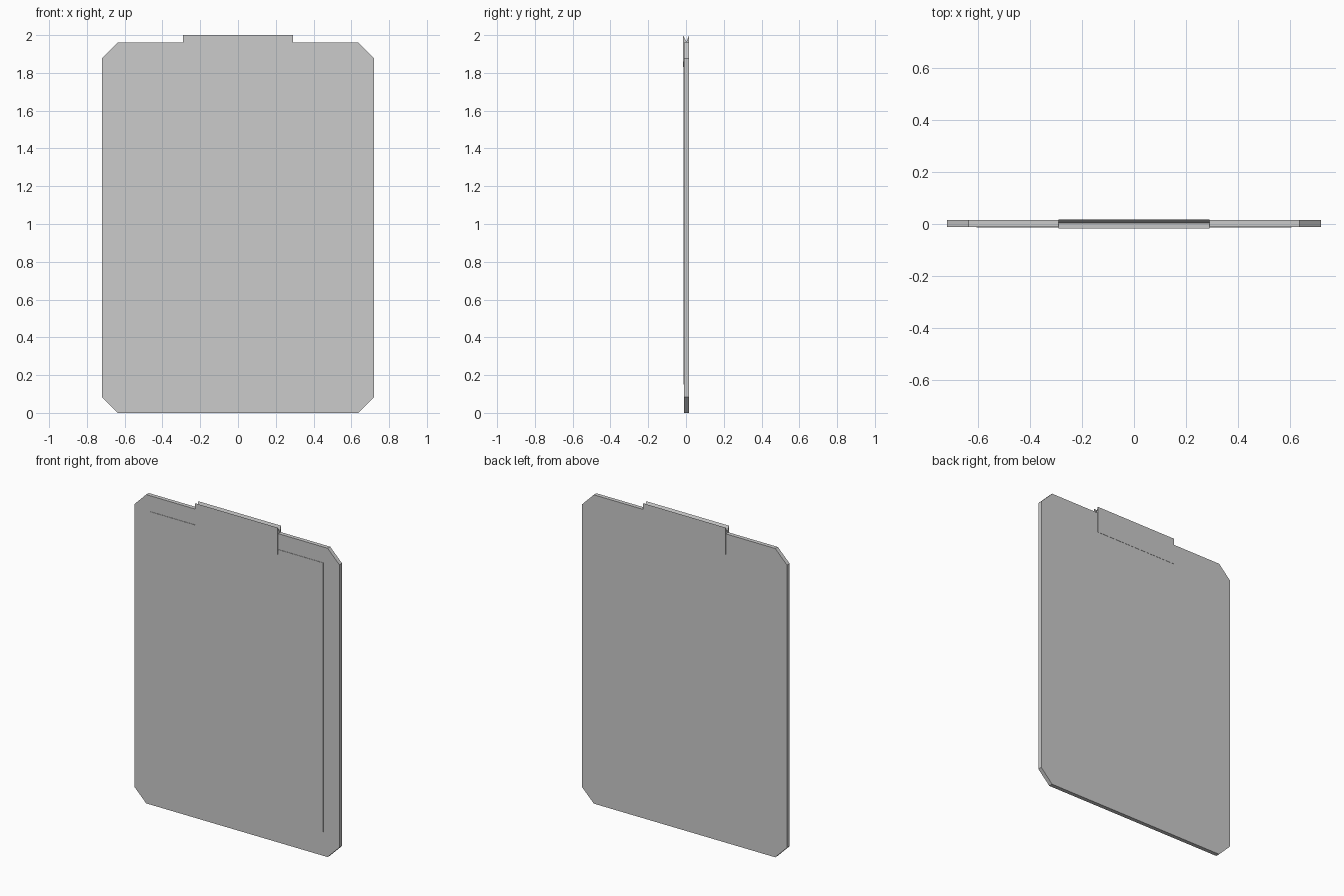
import bpy, bmesh
from mathutils import Vector

if "Cube" in bpy.data.objects:
    bpy.data.objects.remove(bpy.data.objects["Cube"])


def prism(name, profile, offset):
    """Extrude a closed profile of 3D points along an offset vector."""
    bm = bmesh.new()
    face = bm.faces.new([bm.verts.new(p) for p in profile])
    ext = bmesh.ops.extrude_face_region(bm, geom=[face])
    verts = [g for g in ext["geom"] if isinstance(g, bmesh.types.BMVert)]
    bmesh.ops.translate(bm, verts=verts, vec=Vector(offset))
    bmesh.ops.recalc_face_normals(bm, faces=bm.faces)
    mesh = bpy.data.meshes.new(name)
    bm.to_mesh(mesh)
    bm.free()
    obj = bpy.data.objects.new(name, mesh)
    bpy.context.collection.objects.link(obj)
    return obj


# Backing board with cut corners
W, H, C = 0.72, 1.96, 0.083
right = [(W - C, 0), (W, C), (W, H - C), (W - C, H)]
outline = right + [(-x, z) for x, z in reversed(right)]
prism("board", [(x, -0.011, z) for x, z in outline], (0, 0.026, 0))

# Sheet of paper lying on the front
px, z0, z1 = 0.607, 0.15, 1.86
prism("paper", [(-px, -0.0135, z0), (px, -0.0135, z0),
                (px, -0.0135, z1), (-px, -0.0135, z1)], (0, 0.003, 0))

# Clip gripping the top edge, with a V groove along its top
cw, t = 0.29, 0.0165
clip_profile = [(-t, 1.83), (t, 1.83), (t, 2.0), (0.003, 1.965), (-t, 2.0)]
prism("clip", [(-cw, y, z) for y, z in clip_profile], (2 * cw, 0, 0))
